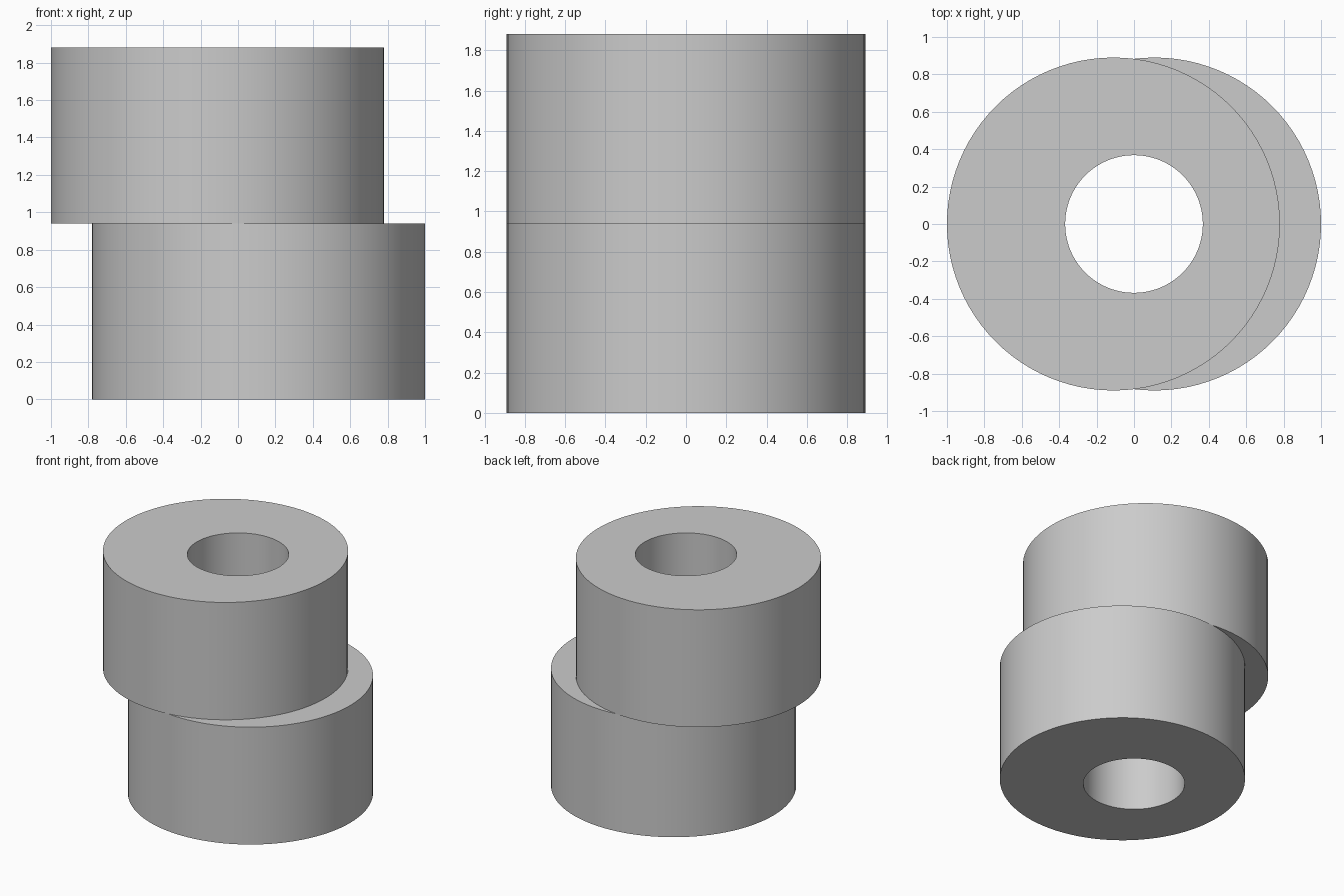
import bpy
import bmesh
from math import cos, sin, radians, tau

SEGMENTS = 96
OUTER_RADIUS = 0.89
BORE_RADIUS = 0.368
OFFSET = 0.11
LOBE_HEIGHT = 0.94

cube = bpy.data.objects.get("Cube")
if cube:
    bpy.data.objects.remove(cube, do_unlink=True)

# Single plain grey
grey = bpy.data.materials.new("light grey")
grey.use_nodes = True
colour = (0.6, 0.6, 0.6, 1)
grey.diffuse_color = colour
grey.node_tree.nodes["Principled BSDF"].inputs["Base Color"].default_value = colour


def ring(bm, radius, x, z):
    angles = [tau * i / SEGMENTS for i in range(SEGMENTS)]
    return [bm.verts.new((x + radius * cos(a), radius * sin(a), z)) for a in angles]


def eccentric_lobe(name, x, base):
    """Offset cylinder with a bore that stays on the central axis."""
    top = base + LOBE_HEIGHT
    bm = bmesh.new()
    loops = [
        ring(bm, OUTER_RADIUS, x, base),
        ring(bm, OUTER_RADIUS, x, top),
        ring(bm, BORE_RADIUS, 0, top),
        ring(bm, BORE_RADIUS, 0, base),
    ]
    # Outer wall, top, bore wall and underside
    for k, a in enumerate(loops):
        b = loops[(k + 1) % len(loops)]
        for i in range(SEGMENTS):
            j = (i + 1) % SEGMENTS
            bm.faces.new((a[i], a[j], b[j], b[i]))
    bmesh.ops.recalc_face_normals(bm, faces=bm.faces)
    mesh = bpy.data.meshes.new(name)
    bm.to_mesh(mesh)
    bm.free()
    mesh.materials.append(grey)
    lobe = bpy.data.objects.new(name, mesh)
    bpy.context.collection.objects.link(lobe)
    return lobe


lobes = [
    eccentric_lobe("lower_lobe", OFFSET, 0),
    eccentric_lobe("upper_lobe", -OFFSET, LOBE_HEIGHT),
]

# Smooth walls with crisp rims
bpy.ops.object.select_all(action="DESELECT")
for lobe in lobes:
    lobe.select_set(True)
bpy.context.view_layer.objects.active = lobes[0]
bpy.ops.object.shade_smooth_by_angle(angle=radians(30))
